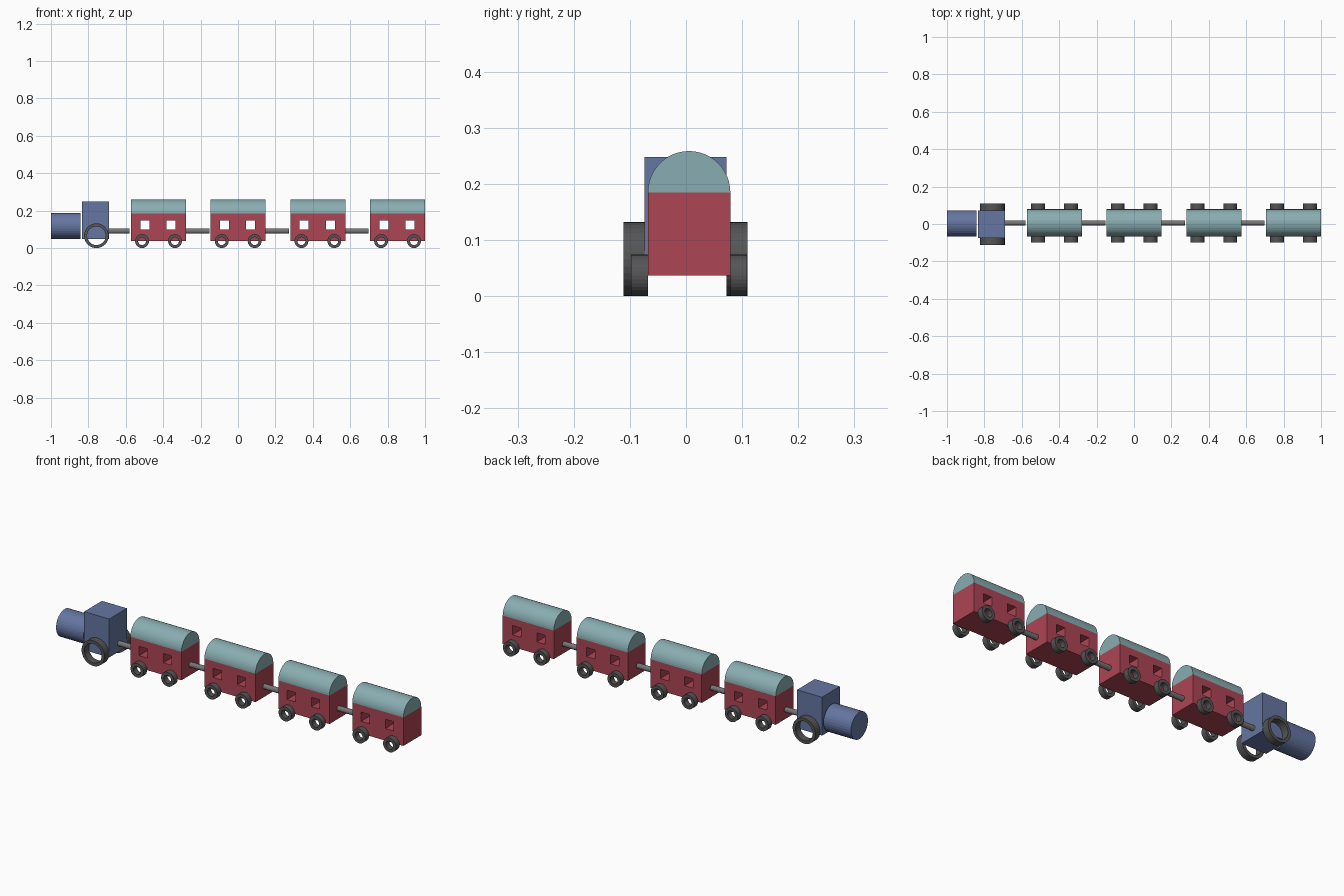
import bpy, bmesh, math
from mathutils import Matrix, Vector

if "Cube" in bpy.data.objects:
    bpy.data.objects.remove(bpy.data.objects["Cube"])


def material(name, rgb):
    m = bpy.data.materials.new(name)
    m.diffuse_color = (*rgb, 1)
    m.use_nodes = True
    m.node_tree.nodes["Principled BSDF"].inputs["Base Color"].default_value = m.diffuse_color
    return m


BLUE = material("engine_blue", (0.13, 0.18, 0.36))
RED = material("carriage_red", (0.42, 0.06, 0.09))
TEAL = material("roof_teal", (0.25, 0.42, 0.44))
DARK = material("wheel_dark", (0.09, 0.09, 0.09))
GREY = material("coupler_grey", (0.18, 0.18, 0.18))


def finish(bm, name, mat):
    bmesh.ops.recalc_face_normals(bm, faces=bm.faces)
    me = bpy.data.meshes.new(name)
    bm.to_mesh(me)
    bm.free()
    me.materials.append(mat)
    return me


def place(name, me, loc=(0, 0, 0)):
    ob = bpy.data.objects.new(name, me)
    ob.location = loc
    bpy.context.collection.objects.link(ob)
    return ob


def extrude(bm, vec):
    ret = bmesh.ops.extrude_face_region(bm, geom=bm.faces[:])
    moved = [v for v in ret["geom"] if isinstance(v, bmesh.types.BMVert)]
    bmesh.ops.translate(bm, vec=vec, verts=moved)


def box(name, mat, size):
    bm = bmesh.new()
    bmesh.ops.create_cube(bm, size=1)
    bmesh.ops.scale(bm, vec=size, verts=bm.verts)
    return finish(bm, name, mat)


def rod(name, mat, r, length, sides):
    bm = bmesh.new()
    bmesh.ops.create_cone(bm, cap_ends=True, segments=sides, radius1=r, radius2=r,
                          depth=length, matrix=Matrix.Rotation(math.pi / 2, 4, "Y"))
    return finish(bm, name, mat)


def ring(name, mat, outer, inner, width, sides=32):
    # open hoop with its axle direction along y
    bm = bmesh.new()
    loops = [[bm.verts.new((r * math.cos(2 * math.pi * i / sides), -width / 2,
                            r * math.sin(2 * math.pi * i / sides)))
              for i in range(sides)] for r in (outer, inner)]
    a, b = loops
    for i in range(sides):
        j = (i + 1) % sides
        bm.faces.new((a[i], a[j], b[j], b[i]))
    extrude(bm, Vector((0, width, 0)))
    return finish(bm, name, mat)


def windowed_body(name, mat, xs, zs, width):
    # side wall grid with two openings, extruded across the carriage
    bm = bmesh.new()
    grid = [[bm.verts.new((x, -width / 2, z)) for z in zs] for x in xs]
    for i in range(len(xs) - 1):
        for k in range(len(zs) - 1):
            if k == 1 and i in (1, 3):
                continue
            bm.faces.new((grid[i][k], grid[i + 1][k], grid[i + 1][k + 1], grid[i][k + 1]))
    extrude(bm, Vector((0, width, 0)))
    return finish(bm, name, mat)


def half_barrel(name, mat, r, length, sides=24):
    bm = bmesh.new()
    bm.faces.new([bm.verts.new((-length / 2, r * math.cos(math.pi * i / sides),
                                r * math.sin(math.pi * i / sides)))
                  for i in range(sides + 1)])
    extrude(bm, Vector((length, 0, 0)))
    return finish(bm, name, mat)


# Engine
place("boiler", rod("boiler", BLUE, 0.07, 0.158, 32), (-0.921, 0.002, 0.118))
place("cab", box("cab", BLUE, (0.144, 0.146, 0.2)), (-0.762, -0.001, 0.148))
drive = ring("drive_wheel", DARK, 0.066, 0.05, 0.038)
for side, y in (("right", -0.092), ("left", 0.091)):
    place("drive_wheel_" + side, drive, (-0.757, y, 0.066))

# Shared carriage parts
L, W, YC = 0.294, 0.147, 0.0055
body = windowed_body("carriage_body", RED,
                     (-L / 2, -0.097, -0.049, 0.043, 0.091, L / 2),
                     (0.037, 0.1, 0.148, 0.185), W)
roof = half_barrel("carriage_roof", TEAL, W / 2, L)
wheel = ring("carriage_wheel", DARK, 0.037, 0.021, 0.03)

# Carriages and the couplers ahead of them
for n in range(4):
    x = -0.425 + 0.426 * n
    place(f"carriage_body_{n + 1}", body, (x, YC, 0))
    place(f"carriage_roof_{n + 1}", roof, (x, YC, 0.185))
    for end, dx in (("front", -0.088), ("rear", 0.088)):
        for side, s in (("right", -1), ("left", 1)):
            place(f"carriage_wheel_{n + 1}_{end}_{side}", wheel,
                  (x + dx, YC + s * (W / 2 + 0.015), 0.037))
    x0 = -0.692 if n == 0 else x - 0.426 + L / 2
    x1 = x - L / 2 - 0.007
    place(f"coupler_{n + 1}", rod("coupler", GREY, 0.0135, x1 - x0, 16),
          ((x0 + x1) / 2, 0.0065, 0.091))
